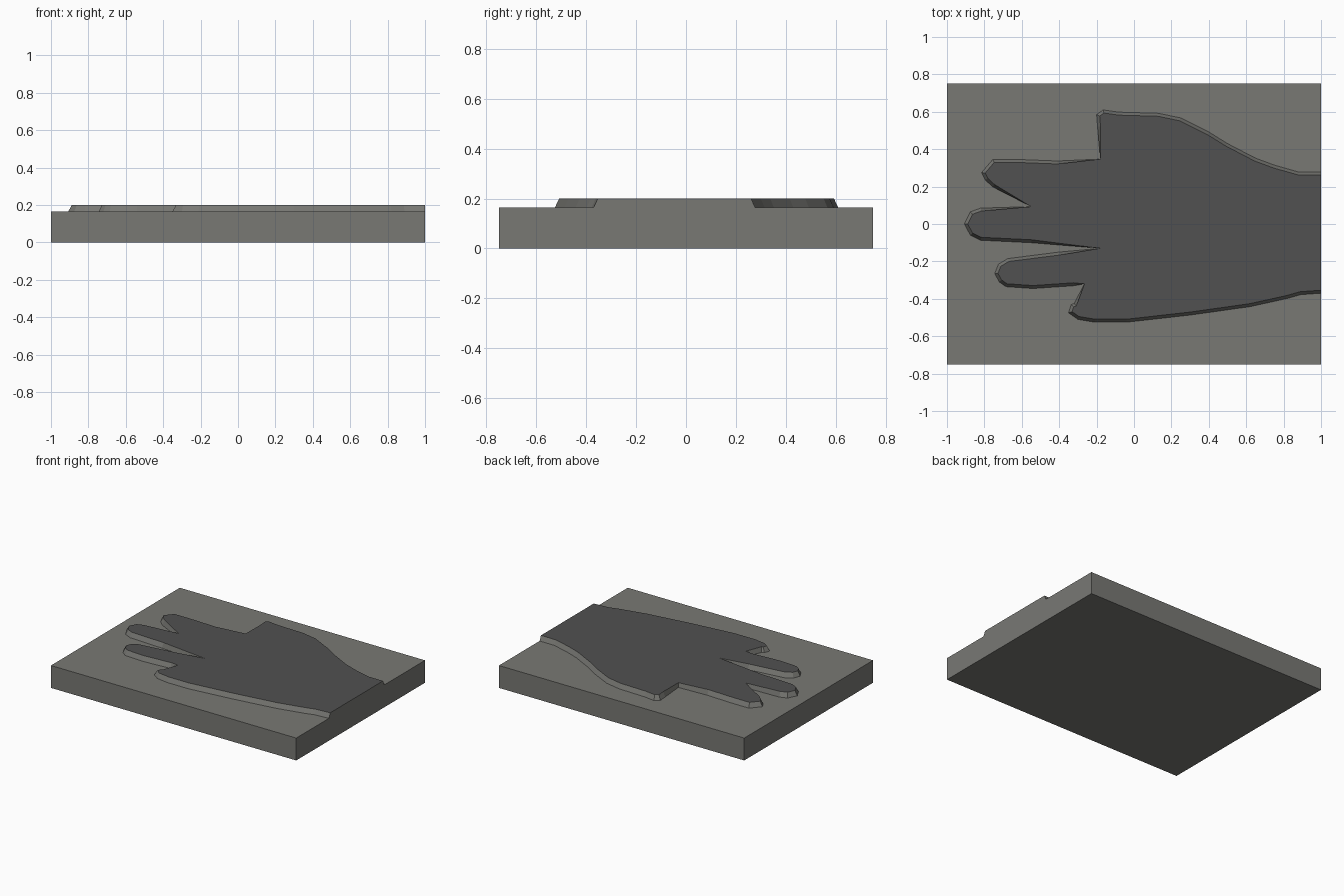
import bpy, bmesh
from mathutils import Vector

if "Cube" in bpy.data.objects:
    bpy.data.objects.remove(bpy.data.objects["Cube"])

BASE_TOP, HAND_TOP, BEVEL = 0.165, 0.20, 0.016


def material(name, rgb):
    m = bpy.data.materials.new(name)
    m.diffuse_color = (*rgb, 1)
    m.use_nodes = True
    m.node_tree.nodes["Principled BSDF"].inputs["Base Color"].default_value = m.diffuse_color
    return m


stone = material("warm_grey", (0.19, 0.19, 0.175))
dark = material("dark_grey", (0.082, 0.082, 0.082))


def add_object(name, bm, mats):
    me = bpy.data.meshes.new(name)
    bm.normal_update()
    bm.to_mesh(me)
    bm.free()
    for m in mats:
        me.materials.append(m)
    ob = bpy.data.objects.new(name, me)
    bpy.context.collection.objects.link(ob)
    return ob


# Rectangular slab
bm = bmesh.new()
bmesh.ops.create_cube(bm, size=1)
for v in bm.verts:
    v.co = (v.co.x * 2, v.co.y * 1.5, (v.co.z + 0.5) * BASE_TOP)
add_object("slab", bm, [stone])

# Hand outline, clockwise from the lower wrist corner
wrist_low = [(1, -.37), (.89, -.378), (.82, -.398), (.62, -.442), (.3, -.487), (-.04, -.525)]
little = [(-.21, -.525), (-.30, -.51), (-.35, -.475), (-.335, -.43), (-.32, -.425), (-.265, -.32)]
ring = [(-.32, -.33), (-.54, -.345), (-.685, -.335), (-.72, -.31), (-.745, -.265),
        (-.725, -.215), (-.675, -.185), (-.4, -.15), (-.18, -.13)]
middle = [(-.55, -.1), (-.82, -.087), (-.875, -.06), (-.907, 0), (-.875, .065),
          (-.82, .085), (-.55, .093)]
index = [(-.755, .198), (-.795, .235), (-.815, .275), (-.755, .345), (-.62, .345),
         (-.41, .337), (-.18, .347)]
thumb = [(-.195, .52), (-.2, .585), (-.165, .61), (-.08, .598), (.13, .592), (.25, .567),
         (.4, .492), (.5, .43), (.65, .352), (.75, .315), (.88, .278), (1, .277)]
outline = [Vector(p) for p in wrist_low + little + ring + middle + index + thumb]
valleys = {Vector(s[-1]).to_tuple(2) for s in (little, ring, middle, index)}


# Inset the outline for the sloping sides, keeping valleys and wrist edge in place
def inset(i):
    p = outline[i]
    n = len(outline)
    if i in (0, n - 1):
        return p + Vector((0, BEVEL if i == 0 else -BEVEL))
    if p.to_tuple(2) in valleys:
        return p.copy()
    a = (p - outline[i - 1]).normalized()
    b = (outline[i + 1] - p).normalized()
    na, nb = Vector((a.y, -a.x)), Vector((b.y, -b.x))
    m = (na + nb).normalized()
    return p + m * BEVEL / max(m.dot(na), 0.6)


# Raised hand with dark top and stone-coloured sides
bm = bmesh.new()
low = [bm.verts.new((p.x, p.y, BASE_TOP)) for p in outline]
high = [bm.verts.new((*inset(i), HAND_TOP)) for i in range(len(outline))]
for i in range(len(outline)):
    j = (i + 1) % len(outline)
    bm.faces.new((low[j], low[i], high[i], high[j]))
top = bm.faces.new(list(reversed(high)))
top.material_index = 1
bm.normal_update()
bmesh.ops.triangulate(bm, faces=[top])
add_object("raised_hand", bm, [stone, dark])
